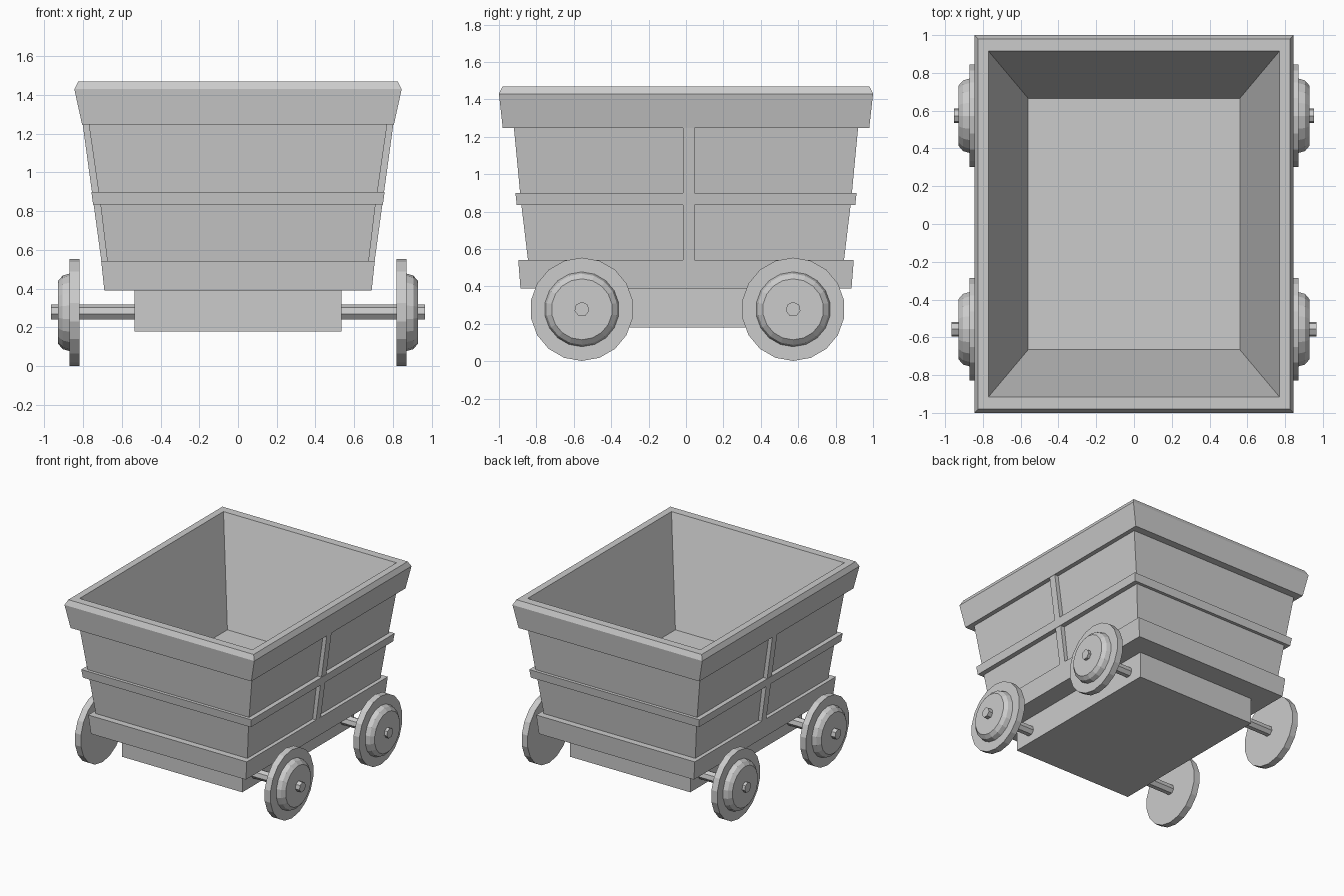
import bpy, bmesh, math

if "Cube" in bpy.data.objects:
    bpy.data.objects.remove(bpy.data.objects["Cube"])


def loft(name, rings):
    """Bridge equal-length rings of points and cap both ends."""
    bm = bmesh.new()
    rows = [[bm.verts.new(p) for p in ring] for ring in rings]
    n = len(rows[0])
    for a, b in zip(rows, rows[1:]):
        for i in range(n):
            j = (i + 1) % n
            bm.faces.new((a[i], a[j], b[j], b[i]))
    bm.faces.new(rows[0][::-1])
    bm.faces.new(rows[-1])
    bmesh.ops.recalc_face_normals(bm, faces=bm.faces)
    mesh = bpy.data.meshes.new(name)
    bm.to_mesh(mesh)
    bm.free()
    obj = bpy.data.objects.new(name, mesh)
    bpy.context.collection.objects.link(obj)
    return obj


def rect(hx, hy, z, cx=0, cy=0):
    return [(cx - hx, cy - hy, z), (cx + hx, cy - hy, z),
            (cx + hx, cy + hy, z), (cx - hx, cy + hy, z)]


def lathe_x(name, profile, y, z, sides):
    """Revolve (x, radius) pairs around an axis parallel to x."""
    return loft(name, [[(x, y + r * math.sin(2 * math.pi * i / sides),
                         z + r * math.cos(2 * math.pi * i / sides))
                        for i in range(sides)] for x, r in profile])


# Tub: up the banded outside, over the rim, down the inside to the floor
tub_profile = [
    (0.69, 0.885, 0.39), (0.706, 0.897, 0.542),      # bottom band
    (0.675, 0.845, 0.542), (0.71, 0.88, 0.835),      # lower panel
    (0.748, 0.905, 0.835), (0.757, 0.912, 0.90),     # middle band
    (0.72, 0.887, 0.90), (0.77, 0.92, 1.248),        # upper panel
    (0.805, 0.98, 1.248), (0.845, 1.0, 1.43),        # top band
    (0.825, 0.98, 1.47), (0.77, 0.915, 1.47),        # rim
    (0.56, 0.665, 0.67),                             # inner floor
]
loft("tub", [rect(*p) for p in tub_profile])

# Upright straps on the two long sides
for s, side in ((-1, "left"), (1, "right")):
    loft(f"strap_{side}", [rect(0.03, 0.03, 0.54, s * 0.675, 0.015),
                           rect(0.03, 0.03, 1.25, s * 0.772, 0.015)])

# Chassis block
loft("chassis", [rect(0.535, 0.71, 0.18), rect(0.535, 0.71, 0.40)])

# Axles and wheels
for y, end, tip in ((-0.557, "front", 0.965), (0.573, "back", 0.952)):
    lathe_x(f"axle_{end}", [(-tip, 0.04), (tip, 0.04)], y, 0.278, 7)
    for s, side in ((-1, "left"), (1, "right")):
        profile = [(0.818, 0.276), (0.87, 0.276), (0.87, 0.2),
                   (0.905, 0.19), (0.928, 0.163)]
        lathe_x(f"wheel_{end}_{side}", [(s * x, r) for x, r in profile],
                y, 0.278, 18)
